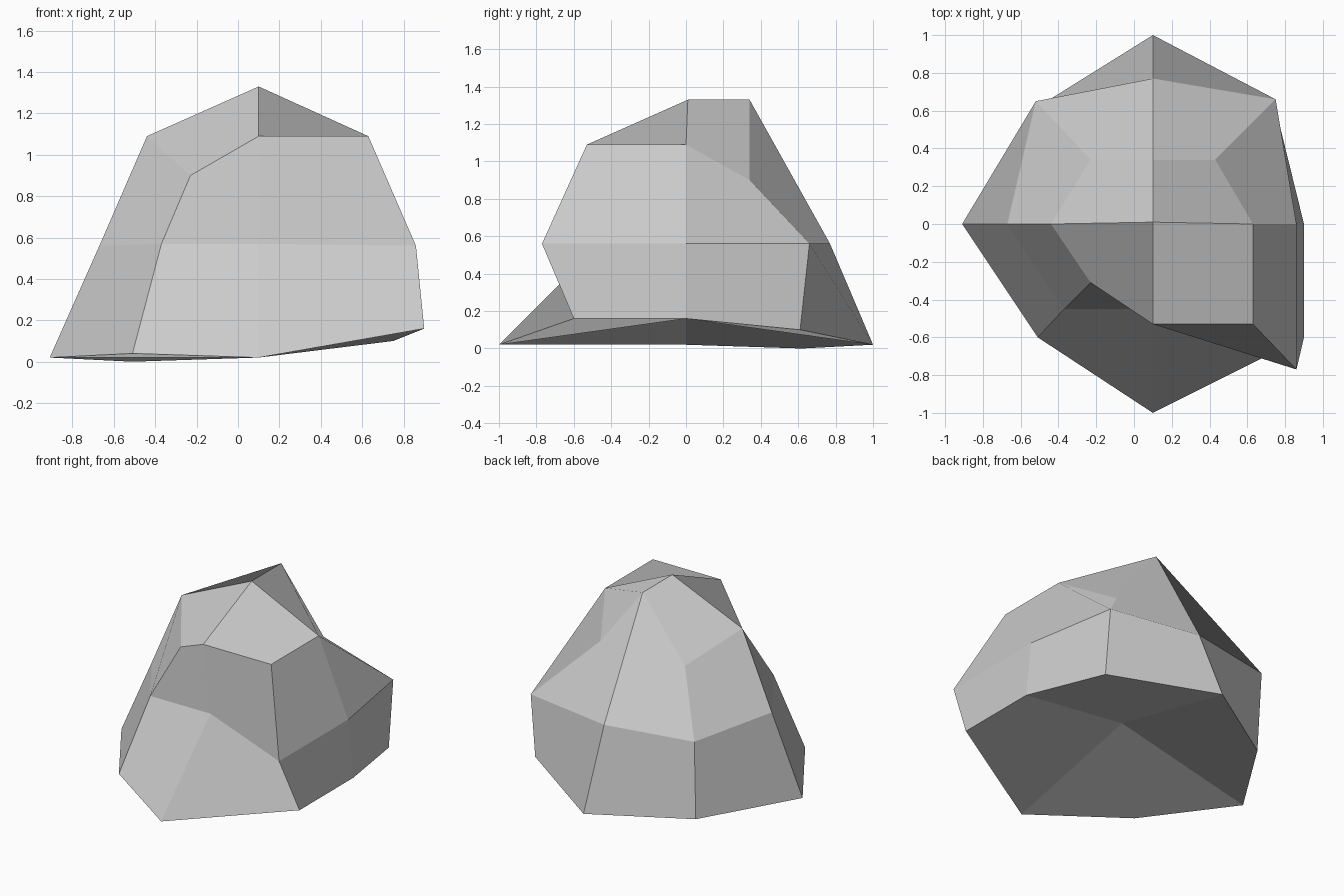
import bpy
import bmesh

# Remove the default cube only
default_cube = bpy.data.objects.get("Cube")
if default_cube:
    bpy.data.objects.remove(default_cube, do_unlink=True)


def make_material(name, value):
    material = bpy.data.materials.new(name)
    material.use_nodes = True
    colour = (value, value, value, 1)
    material.diffuse_color = colour
    material.node_tree.nodes["Principled BSDF"].inputs["Base Color"].default_value = colour
    return material


def add_ring(bm, points):
    return [bm.verts.new(point) for point in points]


def bridge_rings(bm, lower, upper):
    # The first corner sets the fold of each bent quad: lower right to upper left
    count = len(lower)
    for i in range(count):
        j = (i + 1) % count
        bm.faces.new((lower[j], upper[j], upper[i], lower[i]))


def cap_ring(bm, ring, centre_point, facing_up):
    # Four quads meet at the centre, each folded across its ring corner
    centre = bm.verts.new(centre_point)
    count = len(ring)
    for i in range(0, count, 2):
        corners = [ring[i], ring[i + 1], ring[(i + 2) % count], centre]
        if not facing_up:
            corners = [corners[k] for k in (2, 1, 0, 3)]
        bm.faces.new(corners)


# Each ring runs from the front, round by the left, back and right
base_outline = [
    (.1, -1, .02), (.9, -.6, .16), (.9, 0, .16), (.75, .61, .1),
    (.1, 1, .02), (-.51, .62, 0), (-.91, 0, .02), (-.51, -.6, .04),
]
waist_outline = [
    (.1, -.45, .57), (.86, -.77, .56), (.86, 0, .56), (.75, .66, .56),
    (.1, .77, .56), (-.52, .65, .56), (-.67, 0, .56), (-.37, -.45, .57),
]
shoulder_outline = [
    (.1, -.53, 1.09), (.63, -.53, 1.09), (.63, 0, 1.09), (.43, .34, .9),
    (.1, .34, 1.33), (-.23, .34, .9), (-.44, 0, 1.09), (-.23, -.31, .9),
]

# Boulder body: three rings bridged, a peak on top and a hollow underneath
bm = bmesh.new()
base = add_ring(bm, base_outline)
waist = add_ring(bm, waist_outline)
shoulder = add_ring(bm, shoulder_outline)
bridge_rings(bm, base, waist)
bridge_rings(bm, waist, shoulder)
cap_ring(bm, shoulder, (.1, .01, 1.33), True)
cap_ring(bm, base, (.1, 0, .25), False)

mesh = bpy.data.meshes.new("boulder")
bm.to_mesh(mesh)
bm.free()
mesh.materials.append(make_material("stone grey", .6))
boulder = bpy.data.objects.new("boulder", mesh)
bpy.context.collection.objects.link(boulder)
